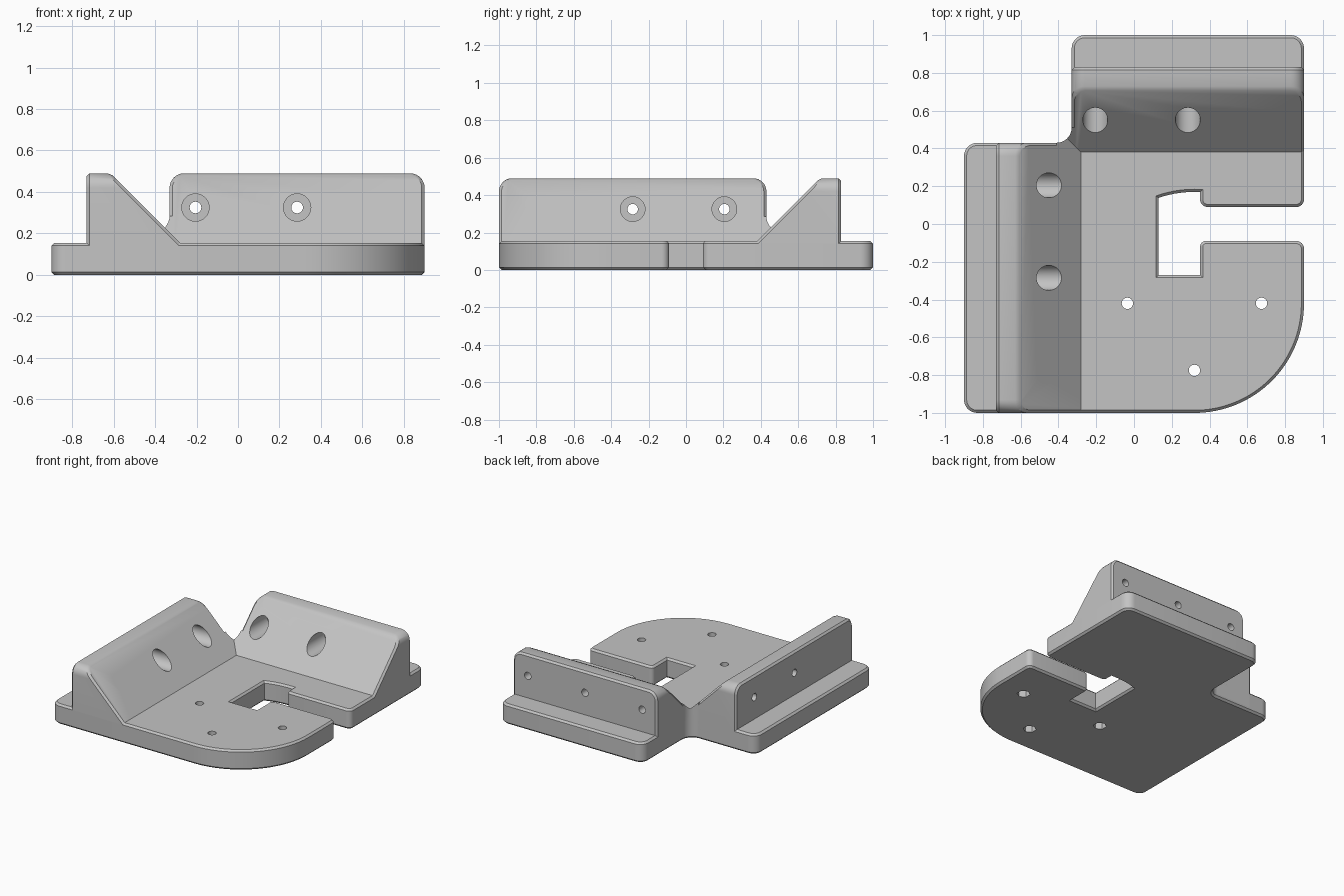
import bpy
import bmesh
from math import cos, sin, pi, sqrt, radians
from mathutils import Matrix, Vector

if "Cube" in bpy.data.objects:
    bpy.data.objects.remove(bpy.data.objects["Cube"], do_unlink=True)

PLATE_TOP = 0.155
WALL_TOP = 0.49
CHAMFER = 0.014
FOOT = 0.45  # distance from a wall's back face to the foot of its slope

grey = bpy.data.materials.new("plain_grey")
grey.use_nodes = True
grey.diffuse_color = (0.55, 0.55, 0.55, 1)
grey.node_tree.nodes["Principled BSDF"].inputs["Base Color"].default_value = grey.diffuse_color


def make_object(name, bm):
    bmesh.ops.recalc_face_normals(bm, faces=bm.faces[:])
    mesh = bpy.data.meshes.new(name)
    bm.to_mesh(mesh)
    bm.free()
    mesh.materials.append(grey)
    obj = bpy.data.objects.new(name, mesh)
    bpy.context.collection.objects.link(obj)
    return obj


def activate(obj):
    bpy.ops.object.select_all(action='DESELECT')
    obj.select_set(True)
    bpy.context.view_layer.objects.active = obj


def cut(obj, cutter_bm):
    cutter = make_object("hole_cutter", cutter_bm)
    cutter.hide_render = True
    activate(obj)
    mod = obj.modifiers.new("hole", 'BOOLEAN')
    mod.operation = 'DIFFERENCE'
    mod.solver = 'EXACT'
    mod.object = cutter
    bpy.ops.object.modifier_apply(modifier=mod.name)
    bpy.data.objects.remove(cutter, do_unlink=True)


def smooth(obj):
    activate(obj)
    bpy.ops.object.shade_smooth_by_angle(angle=radians(30))


def rounded(corners):
    """Outline from (x, y, radius) corners; radius 0 stays sharp."""
    out = []
    for i, (x, y, r) in enumerate(corners):
        p = Vector((x, y))
        if r == 0:
            out.append(p)
            continue
        before = (Vector(corners[i - 1][:2]) - p).normalized()
        after = (Vector(corners[(i + 1) % len(corners)][:2]) - p).normalized()
        centre = p + r * (before + after)
        steps = 32 if r > 0.2 else 8
        for k in range(steps + 1):
            t = k / steps * pi / 2
            out.append(centre - r * (after * cos(t) + before * sin(t)))
    return out


def prism(points, low, high):
    bm = bmesh.new()
    face = bm.faces.new([bm.verts.new((p[0], p[1], low)) for p in points])
    top = bmesh.ops.extrude_face_region(bm, geom=[face])["geom"]
    for v in top:
        if isinstance(v, bmesh.types.BMVert):
            v.co.z = high
    bmesh.ops.recalc_face_normals(bm, faces=bm.faces[:])
    return bm


def cylinder(matrix, radius, depth, segments=32):
    bm = bmesh.new()
    bmesh.ops.create_cone(bm, cap_ends=True, segments=segments, radius1=radius,
                          radius2=radius, depth=depth, matrix=matrix)
    return bm


def chamfer(bm, edges):
    bmesh.ops.bevel(bm, geom=edges, offset=CHAMFER, offset_type='OFFSET', segments=1,
                    profile=0.5, affect='EDGES', clamp_overlap=False)


# Base plate with the keyed slot, whose inner end is an arc about the disc centre
disc = Vector((0.32, -0.42))
slot_arc = []
for k in range(9):
    x = 0.13 + 0.22 * k / 8
    slot_arc.append((x, disc.y + sqrt(0.59 ** 2 - (x - disc.x) ** 2), 0))

outline = rounded([
    (-0.9, -1, 0.07), (0.9, -1, 0.58), (0.9, -0.09, 0.04), (0.35, -0.09, 0.03),
    (0.35, -0.27, 0), (0.13, -0.27, 0), *slot_arc,
    (0.35, 0.09, 0.04), (0.9, 0.09, 0.04), (0.9, 1, 0.07), (-0.33, 1, 0.07),
    (-0.33, 0.43, 0.08), (-0.9, 0.43, 0.07)])
bm = prism(outline, 0, PLATE_TOP)
chamfer(bm, [e for e in bm.edges if abs(e.verts[0].co.z - e.verts[1].co.z) < 0.001])
plate = make_object("base_plate", bm)

# Three screw holes with hexagonal nut pockets underneath
for angle in (0, pi, -pi / 2):
    spot = disc + 0.355 * Vector((cos(angle), sin(angle)))
    cut(plate, cylinder(Matrix.Translation((spot.x, spot.y, 0.1)), 0.03, 0.4))
    cut(plate, cylinder(Matrix.Translation((spot.x, spot.y, 0)), 0.048, 0.12, 6))
smooth(plate)


# Sloped walls, built as (along, depth, height) and then placed
def wall(name, start, end, place):
    def placed(bm):
        for v in bm.verts:
            v.co = place(*v.co)
        return bm

    low = 0.03
    face = rounded([(start, low, 0), (end, low, 0),
                    (end, WALL_TOP, 0.07), (start, WALL_TOP, 0.07)])
    bm = prism(face, 0, 0.8)
    for v in bm.verts:
        v.co = (v.co.x, v.co.z, v.co.y)
    cut_edges = bmesh.ops.bisect_plane(
        bm, geom=bm.verts[:] + bm.edges[:] + bm.faces[:], dist=1e-5,
        plane_co=(0, FOOT, PLATE_TOP), plane_no=(0, 1, 1), clear_outer=True)["geom_cut"]
    bmesh.ops.contextual_create(bm, geom=[g for g in cut_edges if isinstance(g, bmesh.types.BMEdge)])
    bmesh.ops.recalc_face_normals(bm, faces=bm.faces[:])
    chamfer(bm, [e for e in bm.edges if len(e.link_faces) == 2
                 and e.calc_face_angle() > radians(40)
                 and max(v.co.z for v in e.verts) > low + 0.01])
    obj = make_object(name, placed(bm))

    # Counterbored screw holes
    for shift in (-0.49, 0, 0.49):
        u = (start + end) / 2 + shift
        for radius, d0, d1 in ((0.066, 0.09, 0.6), (0.028, -0.1, 0.2)):
            turn = Matrix.Translation((u, (d0 + d1) / 2, 0.325)) @ Matrix.Rotation(pi / 2, 4, 'X')
            cut(obj, placed(cylinder(turn, radius, d1 - d0)))
    smooth(obj)


wall("left_side_wall".replace("left", "right"), -1, 0.43, lambda u, d, z: (d - 0.73, u, z))
wall("rear_wall", -0.33, 0.9, lambda u, d, z: (u, 0.83 - d, z))

# Rounded web filling the inside corner between the walls
arc = [(-0.41 + 0.08 * sin(k * pi / 16), 0.51 - 0.08 * cos(k * pi / 16)) for k in range(9)]
bm = prism([(-0.31, 0.41), (-0.41, 0.41), *arc, (-0.31, 0.51)][::-1], 0.1, 0.2)
for v in bm.verts:
    if v.co.z > 0.15:
        v.co.z = PLATE_TOP + max(-0.28 - v.co.x, v.co.y - 0.38)
bmesh.ops.triangulate(bm, faces=[f for f in bm.faces if len(f.verts) > 4])
smooth(make_object("corner_web", bm))
